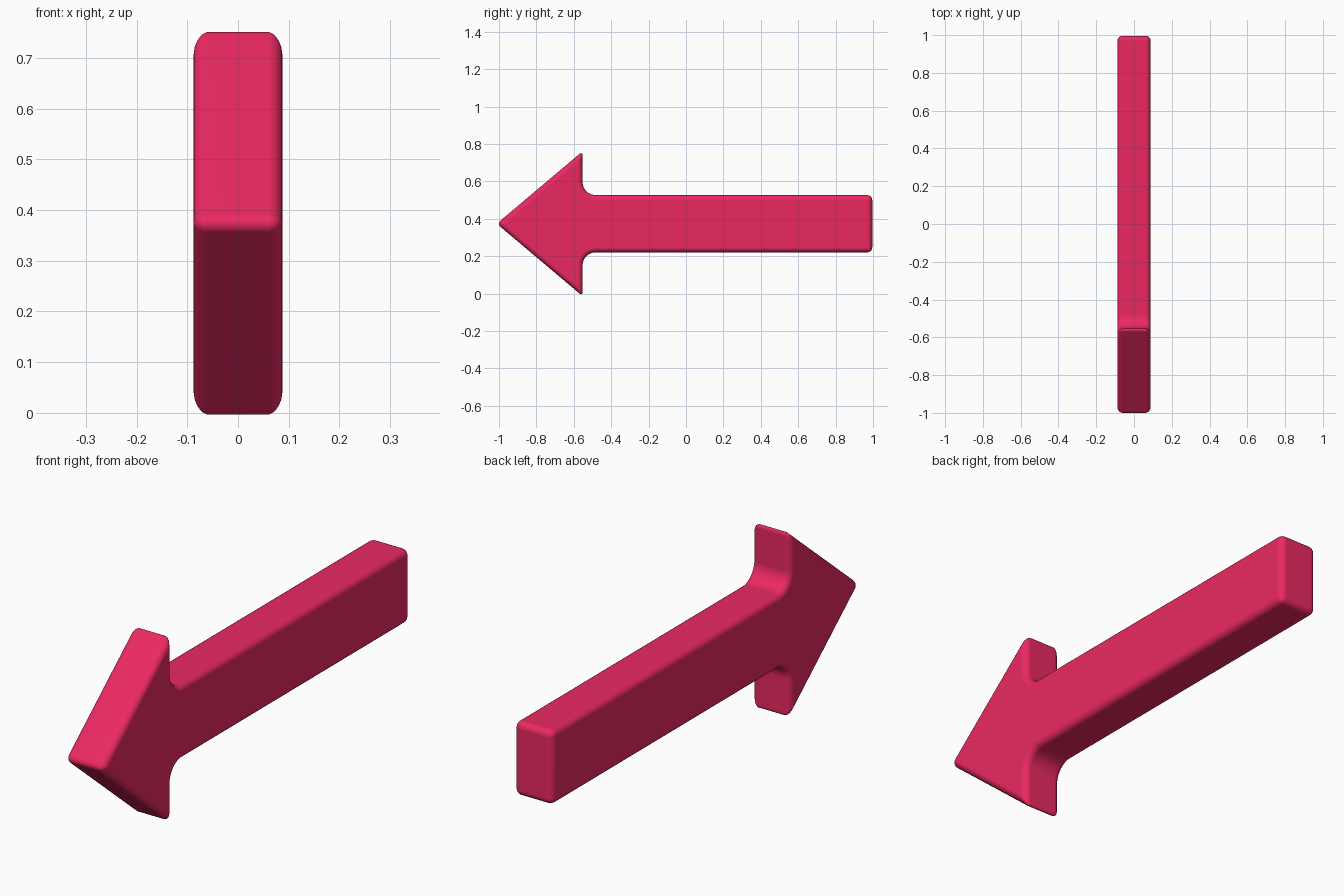
import bpy, bmesh, math

if "Cube" in bpy.data.objects:
    bpy.data.objects.remove(bpy.data.objects["Cube"])

MID = 0.374          # height of the arrow's axis
HALF_X = 0.088       # half thickness
FILLET = 0.07        # radius where shaft meets head


def upper_profile():
    """Upper half outline (y, height above axis) from shaft end to barb."""
    head_y, shaft = -0.553, 0.153
    pts = [(0.996, shaft)]
    # concave fillet between shaft and head
    cy, cz = head_y + FILLET, shaft + FILLET
    for i in range(9):
        a = math.radians(270 - 90 * i / 8)
        pts.append((cy + FILLET * math.cos(a), cz + FILLET * math.sin(a)))
    pts.append((head_y, 0.387))
    return pts


# arrow: mirrored outline extruded through its thickness
up = upper_profile()
outline = up + [(-1.012, 0.0)] + [(y, -z) for y, z in reversed(up)]
bm = bmesh.new()
face = bm.faces.new([bm.verts.new((-HALF_X, y, MID + z)) for y, z in outline])
ext = bmesh.ops.extrude_face_region(bm, geom=[face], use_keep_orig=True)
new_verts = [g for g in ext["geom"] if isinstance(g, bmesh.types.BMVert)]
bmesh.ops.translate(bm, verts=new_verts, vec=(2 * HALF_X, 0, 0))
bmesh.ops.recalc_face_normals(bm, faces=bm.faces)
mesh = bpy.data.meshes.new("arrow")
bm.to_mesh(mesh)
bm.free()
arrow = bpy.data.objects.new("arrow", mesh)
bpy.context.collection.objects.link(arrow)
for p in mesh.polygons:
    p.use_smooth = True

# soft rounded edges
bevel = arrow.modifiers.new("rounded_edges", 'BEVEL')
bevel.width = 0.027
bevel.segments = 5
bevel.limit_method = 'ANGLE'
bevel.angle_limit = math.radians(30)
bevel.use_clamp_overlap = False
normals = arrow.modifiers.new("clean_shading", 'WEIGHTED_NORMAL')
normals.keep_sharp = True

# pink-red material
mat = bpy.data.materials.new("pink_red")
mat.diffuse_color = (0.83, 0.022, 0.12, 1.0)
mat.use_nodes = True
mat.node_tree.nodes["Principled BSDF"].inputs["Base Color"].default_value = mat.diffuse_color
mesh.materials.append(mat)
